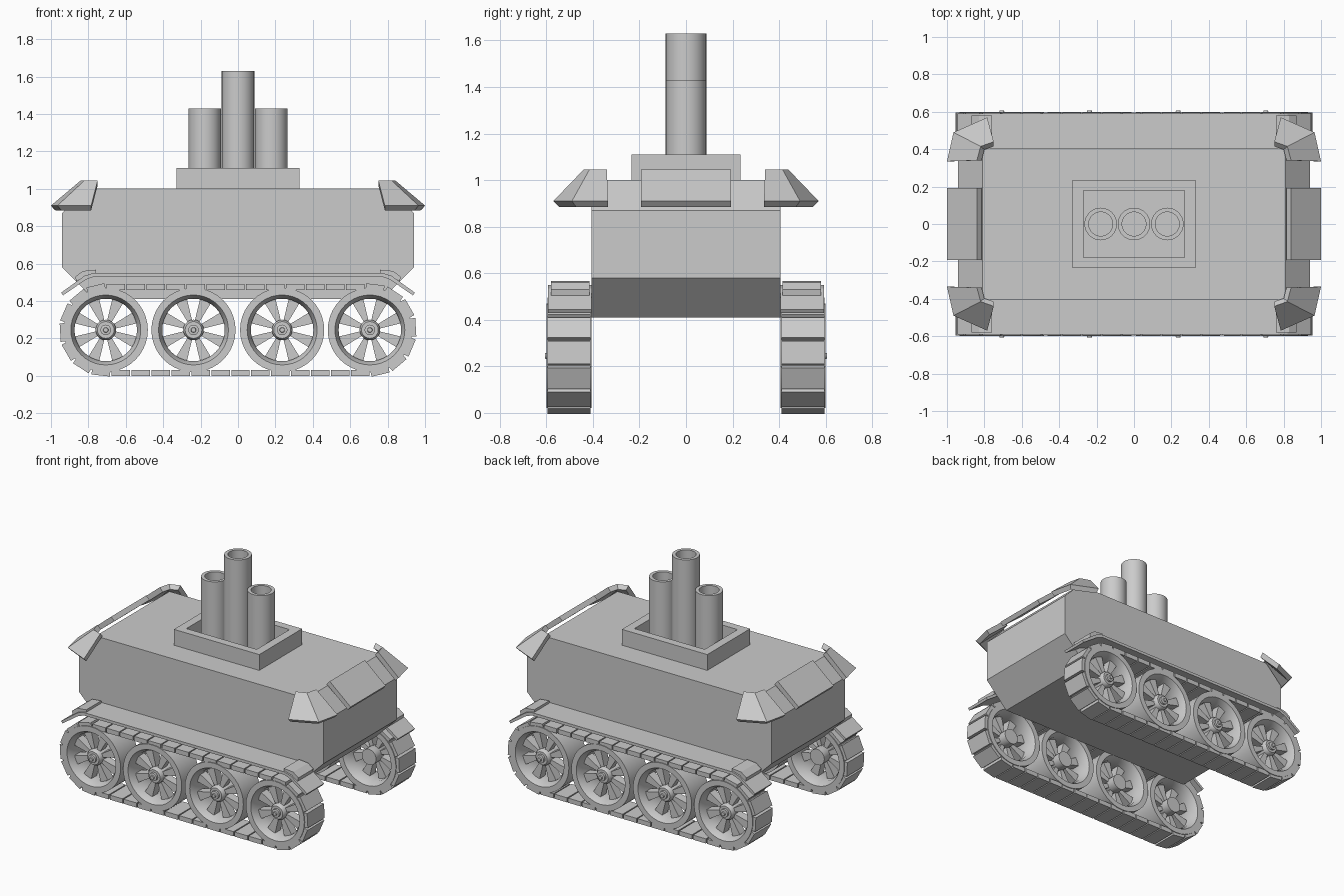
import bpy, bmesh, math
from mathutils import Matrix, Vector

if "Cube" in bpy.data.objects:
    bpy.data.objects.remove(bpy.data.objects["Cube"])


def finish(name, bm, mirror="", smooth=False):
    """Turn a bmesh into an object, optionally mirrored across the world planes."""
    bmesh.ops.recalc_face_normals(bm, faces=bm.faces)
    me = bpy.data.meshes.new(name)
    bm.to_mesh(me)
    bm.free()
    ob = bpy.data.objects.new(name, me)
    bpy.context.collection.objects.link(ob)
    if mirror:
        mod = ob.modifiers.new("mirror", "MIRROR")
        mod.use_axis = ["X" in mirror, "Y" in mirror, False]
        mod.use_mirror_merge = False
    if smooth:
        bpy.ops.object.select_all(action="DESELECT")
        ob.select_set(True)
        bpy.context.view_layer.objects.active = ob
        bpy.ops.object.shade_smooth_by_angle(angle=math.radians(35))
    return ob


def prism(bm, profile, y0, y1):
    """Extrude an (x, z) profile from y0 to y1."""
    a = [bm.verts.new((x, y0, z)) for x, z in profile]
    b = [bm.verts.new((x, y1, z)) for x, z in profile]
    bm.faces.new(a)
    bm.faces.new(b[::-1])
    n = len(a)
    for i in range(n):
        j = (i + 1) % n
        bm.faces.new((a[i], b[i], b[j], a[j]))


def lathe(bm, profile, matrix, n=32, closed=True):
    """Revolve an (r, h) profile around local z; closed joins last ring to first."""
    rings = []
    for r, h in profile:
        rings.append([bm.verts.new(matrix @ Vector((r * math.cos(2 * math.pi * k / n),
                                                    r * math.sin(2 * math.pi * k / n), h)))
                      for k in range(n)])
    m = len(rings)
    for i in range(m if closed else m - 1):
        a, b = rings[i], rings[(i + 1) % m]
        for k in range(n):
            l = (k + 1) % n
            bm.faces.new((a[k], a[l], b[l], b[k]))
    if not closed:
        bm.faces.new(rings[0])
        bm.faces.new(rings[-1])


# Hull
bm = bmesh.new()
half = [(0.81, 1.0), (0.94, 0.87), (0.94, 0.58), (0.81, 0.45), (0.77, 0.41)]
prism(bm, half + [(-x, z) for x, z in reversed(half)], -0.405, 0.405)
finish("hull", bm)

# Chimney tray: rectangular frame with a sunken floor
bm = bmesh.new()
rects = [(0.328, 0.235, 0.99), (0.328, 0.235, 1.11), (0.27, 0.18, 1.11), (0.27, 0.18, 1.01)]
rings = [[bm.verts.new((sx * x, sy * y, z)) for sx, sy in ((1, 1), (-1, 1), (-1, -1), (1, -1))]
         for x, y, z in rects]
for a, b in zip(rings, rings[1:]):
    for k in range(4):
        bm.faces.new((a[k], a[(k + 1) % 4], b[(k + 1) % 4], b[k]))
bm.faces.new(rings[0])
bm.faces.new(rings[-1])
finish("chimney_tray", bm)

# Three chimneys
for name, x, top in (("left", -0.178, 1.43), ("middle", 0, 1.63), ("right", 0.178, 1.43)):
    bm = bmesh.new()
    lathe(bm, [(0.087, 1.005), (0.087, top), (0.064, top), (0.064, 1.005)],
          Matrix.Translation((x, 0, 0)))
    finish(name + "_chimney", bm, smooth=True)

# Centre armour plates on both ends
bm = bmesh.new()
prism(bm, [(0.84, 1.045), (1.0, 0.91), (0.98, 0.885), (0.815, 1.02)], -0.193, 0.193)
finish("end_armour_plate", bm, "X")

# Corner armour plates: wrapped slab with three stations
bm = bmesh.new()
outer_top = [(0.84, 0.34), (0.82, 0.415), (0.75, 0.44)]
outer_low = [(1.0, 0.335), (0.965, 0.49), (0.785, 0.57)]
inset = [(-0.025, 0), (-0.02, -0.018), (0, -0.025)]
stations = []
for (tx, ty), (lx, ly), (dx, dy) in zip(outer_top, outer_low, inset):
    stations.append([bm.verts.new(p) for p in (
        (tx, ty, 1.045), (lx, ly, 0.91),
        (lx + dx, ly + dy, 0.885), (tx + dx, ty + dy, 1.02))])
for a, b in zip(stations, stations[1:]):
    for k in range(4):
        bm.faces.new((a[k], a[(k + 1) % 4], b[(k + 1) % 4], b[k]))
bm.faces.new(stations[0])
bm.faces.new(stations[-1])
finish("corner_armour_plate", bm, "XY")

# Fenders with drooping ends
bm = bmesh.new()
up = [(0.77, 0.55), (0.82, 0.535), (0.945, 0.445)]
low = [(0.935, 0.43), (0.815, 0.513), (0.77, 0.53)]
side = up + low
prism(bm, side[:3] + side[3:] + [(-x, z) for x, z in reversed(side)], 0.405, 0.592)
finish("fender", bm, "Y")

# Raised pads on the fender ends
bm = bmesh.new()
prism(bm, [(0.76, 0.545), (0.76, 0.567), (0.83, 0.56), (0.87, 0.53), (0.865, 0.505), (0.82, 0.53)],
      0.415, 0.58)
finish("fender_pad", bm, "XY")

# Wheels: rim, eight flared spokes and hub
WZ = 0.245
WHEELS = (-0.707, -0.238, 0.236, 0.705)
for i, x in enumerate(WHEELS, 1):
    to_y = Matrix.Translation((x, 0, WZ)) @ Matrix.Rotation(-math.pi / 2, 4, "X")
    bm = bmesh.new()
    lathe(bm, [(0.225, 0.405), (0.225, 0.60), (0.187, 0.60), (0.167, 0.56),
               (0.167, 0.445), (0.187, 0.405)], to_y, 40)
    finish(f"wheel_rim_{i}", bm, "Y", True)

    bm = bmesh.new()
    lathe(bm, [(0.055, 0.43), (0.055, 0.565), (0.045, 0.58), (0.028, 0.58), (0.028, 0.595),
               (0.014, 0.597), (0.012, 0.606)], to_y, 20, False)
    finish(f"wheel_hub_{i}", bm, "Y", True)

    bm = bmesh.new()
    for k in range(8):
        a = math.pi * (k + 0.5) / 4
        c, s = math.cos(a), math.sin(a)
        prof = [(0.045, -0.012), (0.175, -0.032), (0.175, 0.032), (0.045, 0.012)]
        prism(bm, [(x + r * c - t * s, WZ + r * s + t * c) for r, t in prof], 0.49, 0.55)
    finish(f"wheel_spokes_{i}", bm, "Y")

# Track links spaced evenly around the two end wheels
bm = bmesh.new()
R, X0, N = 0.229, 0.706, 40
run, arc = 2 * X0, math.pi * R
step = 2 * (run + arc) / N
for i in range(N):
    d = (i + 0.5) * step
    flip = d >= run + arc
    if flip:
        d -= run + arc
    if d < run:
        px, pz, ang = -X0 + d, R, 0.0
    else:
        ang = (d - run) / R
        px, pz = X0 + R * math.sin(ang), R * math.cos(ang)
    if flip:
        px, pz, ang = -px, -pz, ang + math.pi
    m = (Matrix.Translation((px, 0.5025, pz + WZ)) @ Matrix.Rotation(ang, 4, "Y")
         @ Matrix.Diagonal((step - 0.008, 0.185, 0.032, 1)))
    bmesh.ops.create_cube(bm, size=1, matrix=m)
finish("track_links", bm, "Y")
